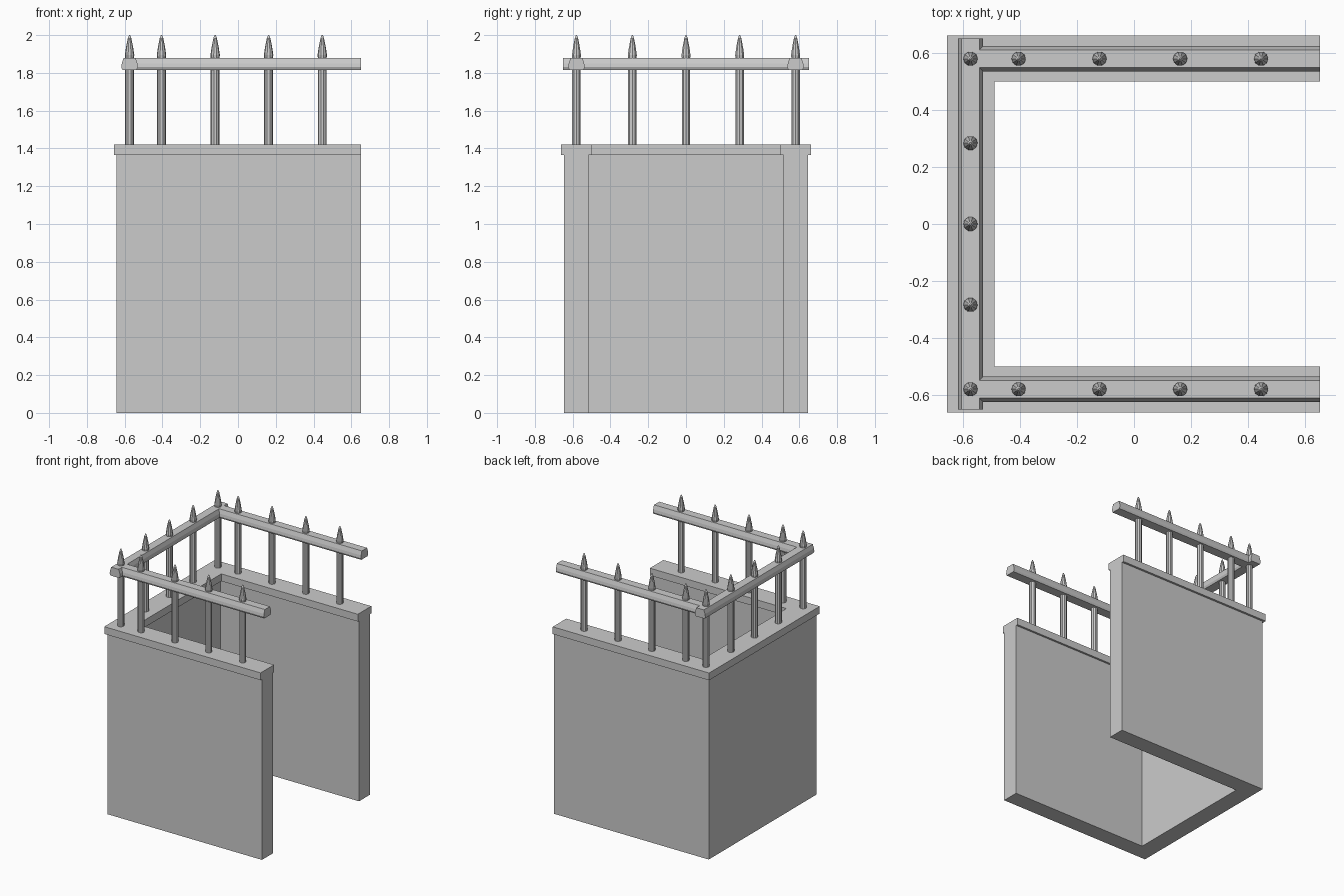
import bpy, bmesh, math
from mathutils import Vector

if "Cube" in bpy.data.objects:
    bpy.data.objects.remove(bpy.data.objects["Cube"])


def finish(bm, name):
    bmesh.ops.recalc_face_normals(bm, faces=bm.faces[:])
    mesh = bpy.data.meshes.new(name)
    bm.to_mesh(mesh)
    bm.free()
    obj = bpy.data.objects.new(name, mesh)
    bpy.context.collection.objects.link(obj)
    return obj


def extrude_outline(name, points, vec):
    """Closed 3D outline extruded along a vector."""
    bm = bmesh.new()
    face = bm.faces.new([bm.verts.new(p) for p in points])
    ext = bmesh.ops.extrude_face_region(bm, geom=[face], use_keep_orig=True)
    verts = [g for g in ext["geom"] if isinstance(g, bmesh.types.BMVert)]
    bmesh.ops.translate(bm, verts=verts, vec=Vector(vec))
    return finish(bm, name)


def u_block(name, back, inner_x, outer_y, inner_y, z0, z1):
    """U-shaped block open towards +x."""
    f = 0.652
    pts = [(back, -outer_y), (f, -outer_y), (f, -inner_y), (inner_x, -inner_y),
           (inner_x, inner_y), (f, inner_y), (f, outer_y), (back, outer_y)]
    return extrude_outline(name, [(x, y, z0) for x, y in pts], (0, 0, z1 - z0))


def lathe(name, x, y, profile, sides=10):
    bm = bmesh.new()
    rings = []
    for r, z in profile:
        rings.append([bm.verts.new((x + r * math.cos(2 * math.pi * i / sides),
                                    y + r * math.sin(2 * math.pi * i / sides), z))
                      for i in range(sides)])
    for a, b in zip(rings, rings[1:]):
        for i in range(sides):
            j = (i + 1) % sides
            bm.faces.new((a[i], a[j], b[j], b[i]))
    bm.faces.new(rings[0])
    bm.faces.new(rings[-1])
    return finish(bm, name)


# Wall and overhanging coping
u_block("wall", -0.642, -0.507, 0.645, 0.515, 0, 1.365)
u_block("coping", -0.656, -0.49, 0.661, 0.50, 1.365, 1.42)

# Handrails with a tapered, flat-bottomed section
half = [(0.037, 1.815), (0.044, 1.83), (0.041, 1.85), (0.031, 1.88)]
section = half + [(-u, z) for u, z in reversed(half)]
BX, SY = -0.574, 0.58
extrude_outline("back_rail", [(BX + u, -0.651, z) for u, z in section], (0, 1.302, 0))
for s, side in ((-1, "front"), (1, "rear")):
    extrude_outline(side + "_rail", [(BX, s * SY + u, z) for u, z in section],
                    (0.652 - BX, 0, 0))

# Pointed bars
bar = [(0.0235, 1.41), (0.0235, 1.88), (0.025, 1.895), (0.019, 1.935),
       (0.009, 1.985), (0.003, 2.0)]
spots = [(BX, y) for y in (-SY, -0.284, 0, 0.284, SY)]
spots += [(x, s * SY) for s in (-1, 1) for x in (-0.405, -0.121, 0.162, 0.446)]
for i, (x, y) in enumerate(spots):
    lathe(f"spiked_bar_{i + 1}", x, y, bar)
